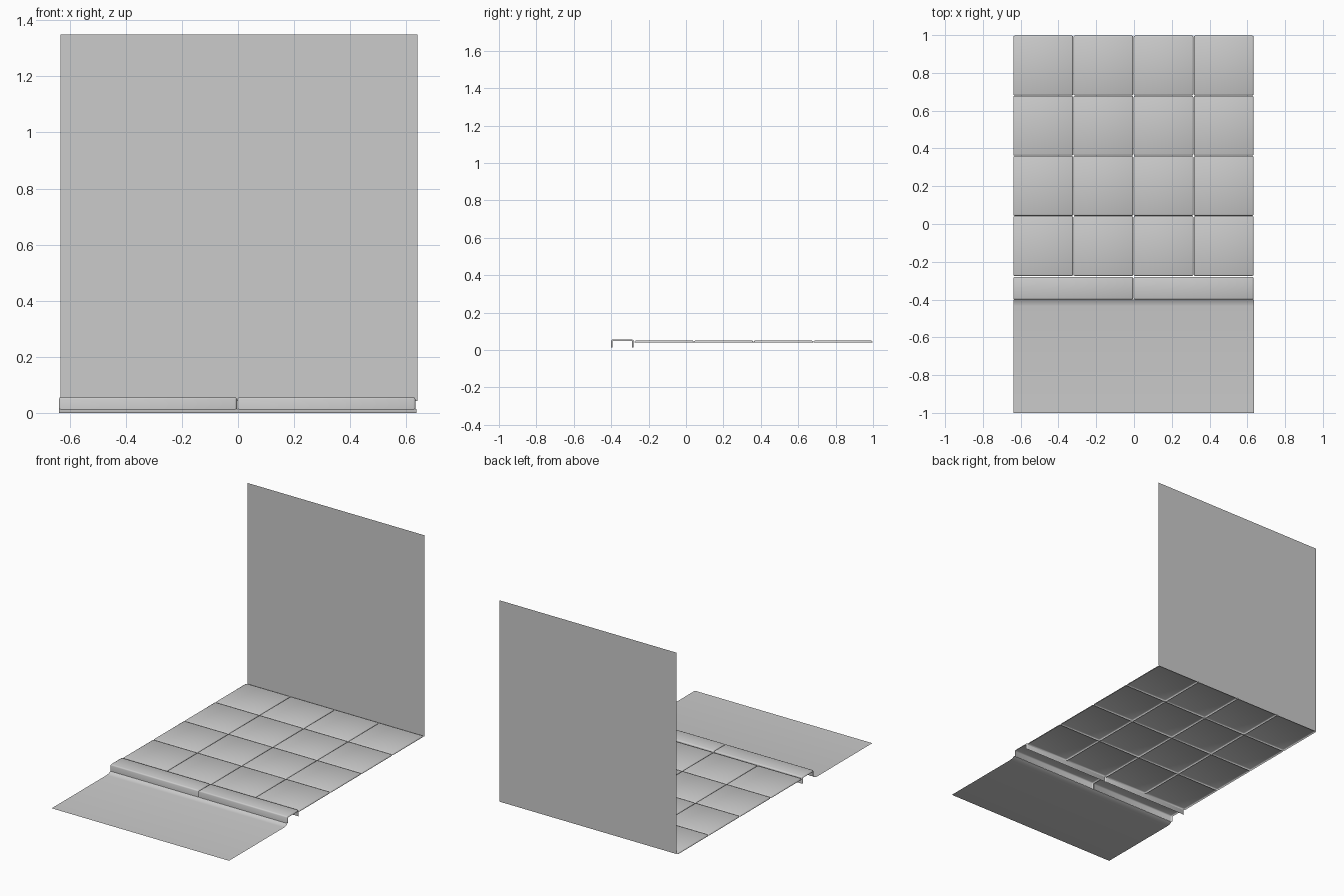
import bpy, bmesh

if "Cube" in bpy.data.objects:
    bpy.data.objects.remove(bpy.data.objects["Cube"])


def finish(bm, name, smooth=True):
    bmesh.ops.recalc_face_normals(bm, faces=bm.faces)
    mesh = bpy.data.meshes.new(name)
    bm.to_mesh(mesh)
    bm.free()
    obj = bpy.data.objects.new(name, mesh)
    bpy.context.collection.objects.link(obj)
    if smooth:
        bpy.ops.object.select_all(action='DESELECT')
        obj.select_set(True)
        bpy.context.view_layer.objects.active = obj
        bpy.ops.object.shade_smooth_by_angle(angle=0.9)
    return obj


def shell(name, x0, x1, y0, y1, z0, z1, bevel, open_ends=False):
    """Rounded slab with no underside, optionally without its end caps."""
    bm = bmesh.new()
    for v in bmesh.ops.create_cube(bm, size=1)['verts']:
        v.co.x = x1 if v.co.x > 0 else x0
        v.co.y = y1 if v.co.y > 0 else y0
        v.co.z = z1 if v.co.z > 0 else z0
    bm.normal_update()
    edges = [e for e in bm.edges if max(v.co.z for v in e.verts) > (z0 + z1) / 2]
    bmesh.ops.bevel(bm, geom=edges, offset=bevel, segments=2, profile=0.5,
                    affect='EDGES', clamp_overlap=True)
    bm.normal_update()
    gone = [f for f in bm.faces if f.normal.z < -0.9
            or (open_ends and abs(f.normal.x) > 0.99)]
    bmesh.ops.delete(bm, geom=gone, context='FACES')
    return finish(bm, name)


def strip(name, profile, x0, x1, smooth):
    """Sheet swept along x from a (y, z) profile."""
    bm = bmesh.new()
    rows = [(bm.verts.new((x0, y, z)), bm.verts.new((x1, y, z))) for y, z in profile]
    for a, b in zip(rows, rows[1:]):
        bm.faces.new((a[0], a[1], b[1], b[0]))
    return finish(bm, name, smooth)


# Pavement slabs, four by four
PITCH, GAP = 0.3185, 0.001
for i in range(4):
    for j in range(4):
        x, y = -0.64 + i * PITCH, -0.276 + j * PITCH
        shell(f"paving_slab_{i}_{j}", x + GAP, x + PITCH - GAP,
              y + GAP, y + PITCH - GAP, 0.041, 0.05, 0.007)

# Kerb stones: open channels with rounded rims
for i in range(2):
    x = -0.64 + i * 2 * PITCH
    shell(f"kerb_stone_{i}", x + GAP, x + 2 * PITCH - GAP,
          -0.4, -0.28, 0.012, 0.056, 0.008, open_ends=True)

# Road sheet, curling up to meet the kerb
strip("road", [(-1, 0), (-0.435, 0), (-0.415, 0.003), (-0.399, 0.013)],
      -0.638, 0.636, True)

# Back wall
strip("wall", [(1, 0.043), (1, 1.35)], -0.633, 0.64, False)
